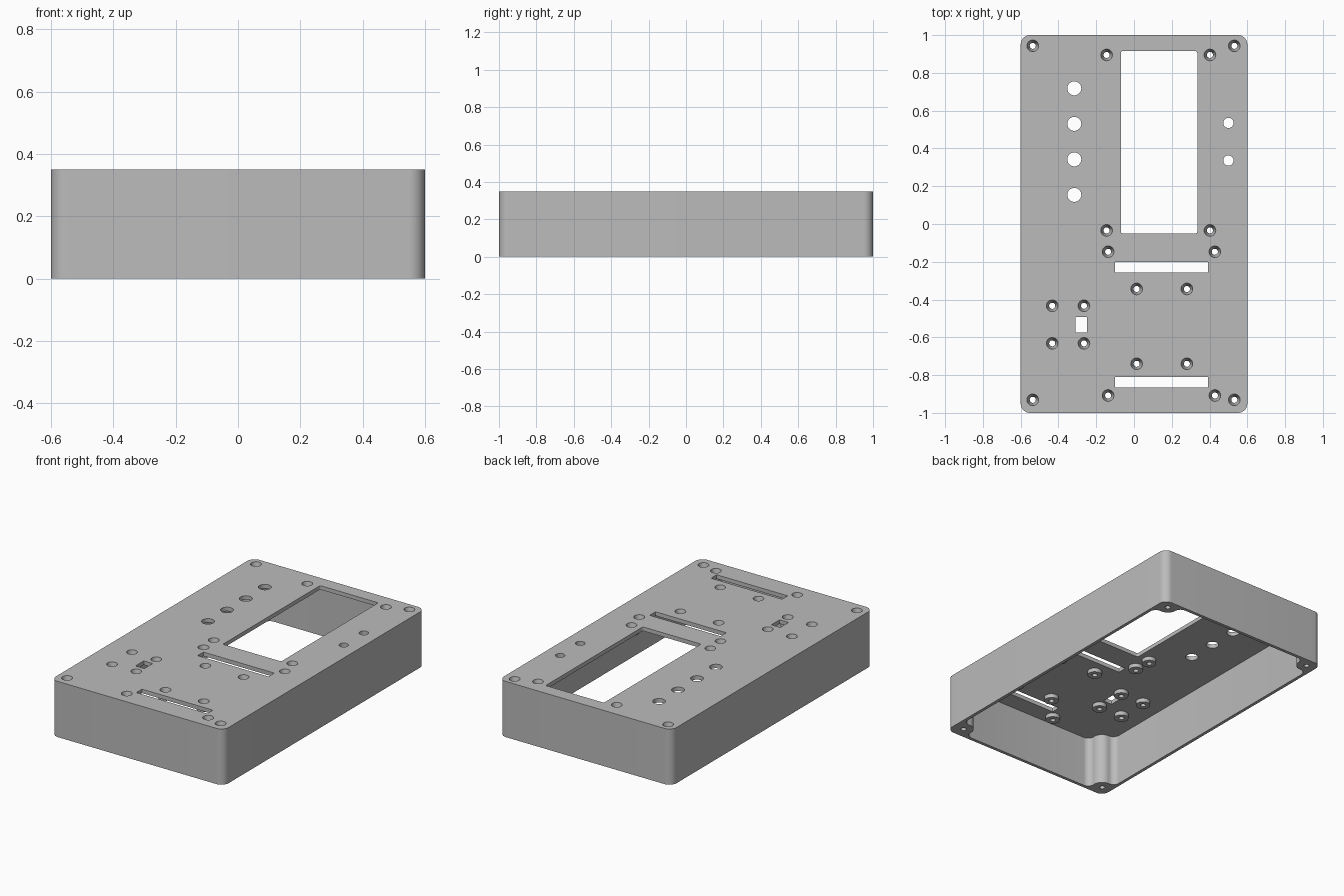
import bpy, bmesh
from math import pi, cos, sin, atan2, sqrt

if "Cube" in bpy.data.objects:
    bpy.data.objects.remove(bpy.data.objects["Cube"], do_unlink=True)

W, L, H = 0.6, 1.0, 0.35          # half width, half length, height
WALL, PLATE = 0.02, 0.025
BOSS_DROP = 0.025
POST_X, POST_Y = (-0.536, 0.531), (-0.931, 0.943)

grey = bpy.data.materials.new("light grey plastic")
grey.use_nodes = True
colour = (0.5, 0.5, 0.5, 1)
grey.diffuse_color = colour
grey.node_tree.nodes["Principled BSDF"].inputs["Base Color"].default_value = colour


def arc(cx, cy, r, a0, a1, n):
    return [(cx + r * cos(a0 + (a1 - a0) * i / n), cy + r * sin(a0 + (a1 - a0) * i / n))
            for i in range(n + 1)]


def rounded_rect(x0, x1, y0, y1, r, n=8):
    pts = []
    corners = [(x1 - r, y1 - r), (x0 + r, y1 - r), (x0 + r, y0 + r), (x1 - r, y0 + r)]
    for k, (cx, cy) in enumerate(corners):
        pts += arc(cx, cy, r, k * pi / 2, (k + 1) * pi / 2, n)
    return pts


def add_loft(bm, loops):
    """Closed solid through a stack of (outline, z) loops, bottom to top."""
    rings = [[bm.verts.new((x, y, z)) for x, y in pts] for pts, z in loops]
    for low, high in zip(rings, rings[1:]):
        for i in range(len(low)):
            j = (i + 1) % len(low)
            bm.faces.new((low[i], low[j], high[j], high[i]))
    bm.faces.new(rings[0][::-1])
    bm.faces.new(rings[-1])


def circle(x, y, r, n=32):
    return arc(x, y, r, 0, 2 * pi, n)[:-1]


def make_object(name, bm):
    mesh = bpy.data.meshes.new(name)
    bm.to_mesh(mesh)
    bm.free()
    mesh.materials.append(grey)
    ob = bpy.data.objects.new(name, mesh)
    bpy.context.collection.objects.link(ob)
    return ob


def combine(body, bm, operation):
    tool = make_object("helper", bm)
    tool.hide_render = True
    mod = body.modifiers.new(operation, 'BOOLEAN')
    mod.operation, mod.solver, mod.object = operation, 'EXACT', tool
    bpy.context.view_layer.objects.active = body
    bpy.ops.object.modifier_apply(modifier=mod.name)
    bpy.data.objects.remove(tool, do_unlink=True)


def cavity_corner(sx, sy):
    """Inner outline round a screw post that is filleted into both walls."""
    ix, iy = W - WALL, L - WALL
    a, b = ix - abs(POST_X[sx > 0]), iy - abs(POST_Y[sy > 0])
    r, f = 0.06, 0.04
    v1 = b + sqrt((r + f) ** 2 - (a - f) ** 2)
    u2 = a + sqrt((r + f) ** 2 - (b - f) ** 2)
    end1 = atan2(b - v1, a - f) % (2 * pi)
    start2 = atan2(b - f, a - u2) % (2 * pi)
    pts = arc(f, v1, f, pi, end1, 8)
    pts += arc(a, b, r, end1 - pi, start2 - pi, 14)[1:-1]
    pts += arc(u2, f, f, start2, 1.5 * pi, 8)
    pts = [(sx * (ix - u), sy * (iy - v)) for u, v in pts]
    return pts if sx * sy > 0 else pts[::-1]


# Outer block
bm = bmesh.new()
outline = rounded_rect(-W, W, -L, L, 0.05, 12)
add_loft(bm, [(outline, 0), (outline, H)])
body = make_object("enclosure_shell", bm)

# Hollow underside that leaves the four corner posts
bm = bmesh.new()
inner = []
for sx, sy in ((1, 1), (-1, 1), (-1, -1), (1, -1)):
    inner += cavity_corner(sx, sy)
add_loft(bm, [(inner, -0.1), (inner, H - PLATE)])
combine(body, bm, 'DIFFERENCE')

# Screw positions, each group a rectangle of four
groups = [((-0.145, 0.402), (-0.034, 0.895)),
          ((-0.137, 0.428), (-0.908, -0.147)),
          ((0.014, 0.28), (-0.74, -0.344)),
          ((-0.433, -0.265), (-0.632, -0.433))]
screws = [(x, y) for xs, ys in groups for x in xs for y in ys]
posts = [(x, y) for x in POST_X for y in POST_Y]

# Short bosses under the top plate
bm = bmesh.new()
for x, y in screws:
    ring = circle(x, y, 0.042)
    add_loft(bm, [(ring, H - PLATE - BOSS_DROP), (ring, H - PLATE / 2)])
combine(body, bm, 'UNION')

# Countersunk screw holes, control holes, slots and display window
bm = bmesh.new()
for x, y in screws + posts:
    small, wide = circle(x, y, 0.016), circle(x, y, 0.031)
    add_loft(bm, [(small, -0.1), (small, H - 0.035), (wide, H - 0.004), (wide, H + 0.1)])
holes = [(-0.316, y, 0.037) for y in (0.154, 0.342, 0.53, 0.718)]
holes += [(0.5, y, 0.027) for y in (0.336, 0.535)]
cuts = [circle(*h) for h in holes]
cuts += [rounded_rect(-0.07, 0.335, -0.05, 0.915, 0.01, 4),
         rounded_rect(-0.1, 0.393, -0.258, -0.2, 0.003, 2),
         rounded_rect(-0.1, 0.393, -0.866, -0.81, 0.003, 2),
         rounded_rect(-0.31, -0.248, -0.575, -0.492, 0.002, 2)]
for pts in cuts:
    add_loft(bm, [(pts, H - 0.1), (pts, H + 0.1)])
combine(body, bm, 'DIFFERENCE')

# Smooth rounded walls, keep crisp edges
bpy.ops.object.select_all(action='DESELECT')
body.select_set(True)
bpy.context.view_layer.objects.active = body
bpy.ops.object.shade_smooth_by_angle(angle=0.5)
